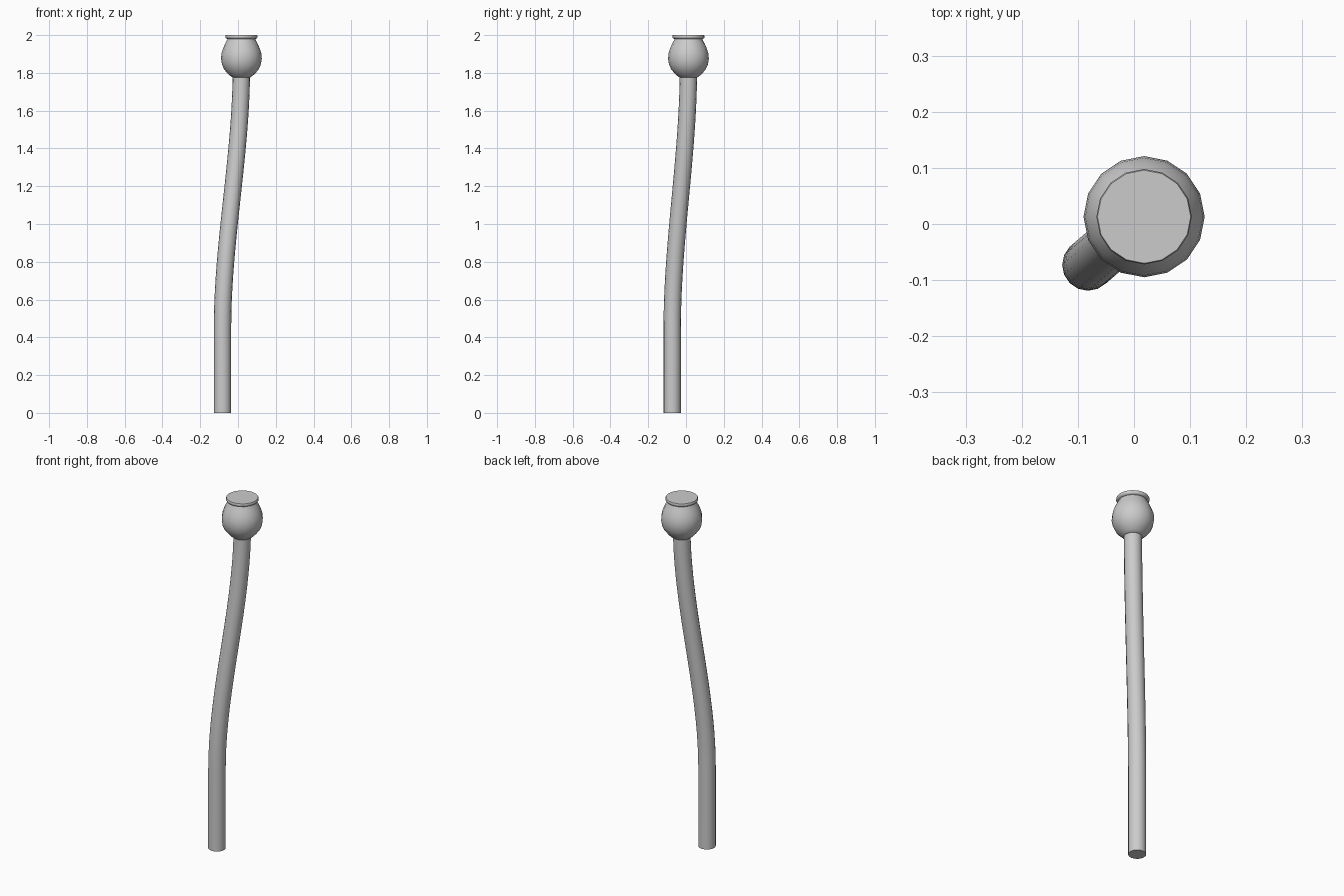
import bpy, bmesh, math

if "Cube" in bpy.data.objects:
    bpy.data.objects.remove(bpy.data.objects["Cube"])

SIDES = 16
CX, CY = 0.018, 0.013          # centre of the bulb
BX, BY = -0.082, -0.073        # foot of the stem

grey = bpy.data.materials.new("plain_grey")
grey.diffuse_color = (0.6, 0.6, 0.6, 1)
grey.use_nodes = True
grey.node_tree.nodes["Principled BSDF"].inputs["Base Color"].default_value = grey.diffuse_color


def ringed_solid(name, rings):
    """Closed tube through rings of (x, y, z, radius)."""
    bm = bmesh.new()
    loops = []
    for x, y, z, r in rings:
        loops.append([bm.verts.new((x + r * math.cos(2 * math.pi * i / SIDES),
                                    y + r * math.sin(2 * math.pi * i / SIDES), z))
                      for i in range(SIDES)])
    for a, b in zip(loops, loops[1:]):
        for i in range(SIDES):
            j = (i + 1) % SIDES
            bm.faces.new((a[i], a[j], b[j], b[i]))
    bm.faces.new(loops[0][::-1])
    bm.faces.new(loops[-1])
    me = bpy.data.meshes.new(name)
    bm.to_mesh(me)
    bm.free()
    me.materials.append(grey)
    ob = bpy.data.objects.new(name, me)
    bpy.context.collection.objects.link(ob)
    bpy.ops.object.select_all(action='DESELECT')
    ob.select_set(True)
    bpy.context.view_layer.objects.active = ob
    bpy.ops.object.shade_smooth_by_angle(angle=math.radians(40))
    return ob


# Stem: straight foot, then a gentle S-bend up to the bulb
stem = [(BX, BY, 0, 0.046)]
STEPS = 20
for k in range(STEPS + 1):
    t = k / STEPS
    s = t * t * (3 - 2 * t)
    stem.append((BX + (CX - BX) * s, BY + (CY - BY) * s, 0.45 + 1.38 * t, 0.046))
ringed_solid("stem", stem)

# Bulb: round below, drawn in to a neck above
bulb = [(1.774, 0.044), (1.785, 0.060), (1.80, 0.076), (1.82, 0.092),
        (1.845, 0.103), (1.875, 0.108), (1.905, 0.105), (1.93, 0.097),
        (1.955, 0.086), (1.975, 0.075), (1.985, 0.071)]
ringed_solid("bulb", [(CX, CY, z, r) for z, r in bulb])

# Lid: thin flat disc with a rounded rim
lid = [(1.979, 0.072), (1.982, 0.081), (1.988, 0.085), (1.995, 0.085), (2.0, 0.083)]
ringed_solid("lid", [(CX, CY, z, r) for z, r in lid])
